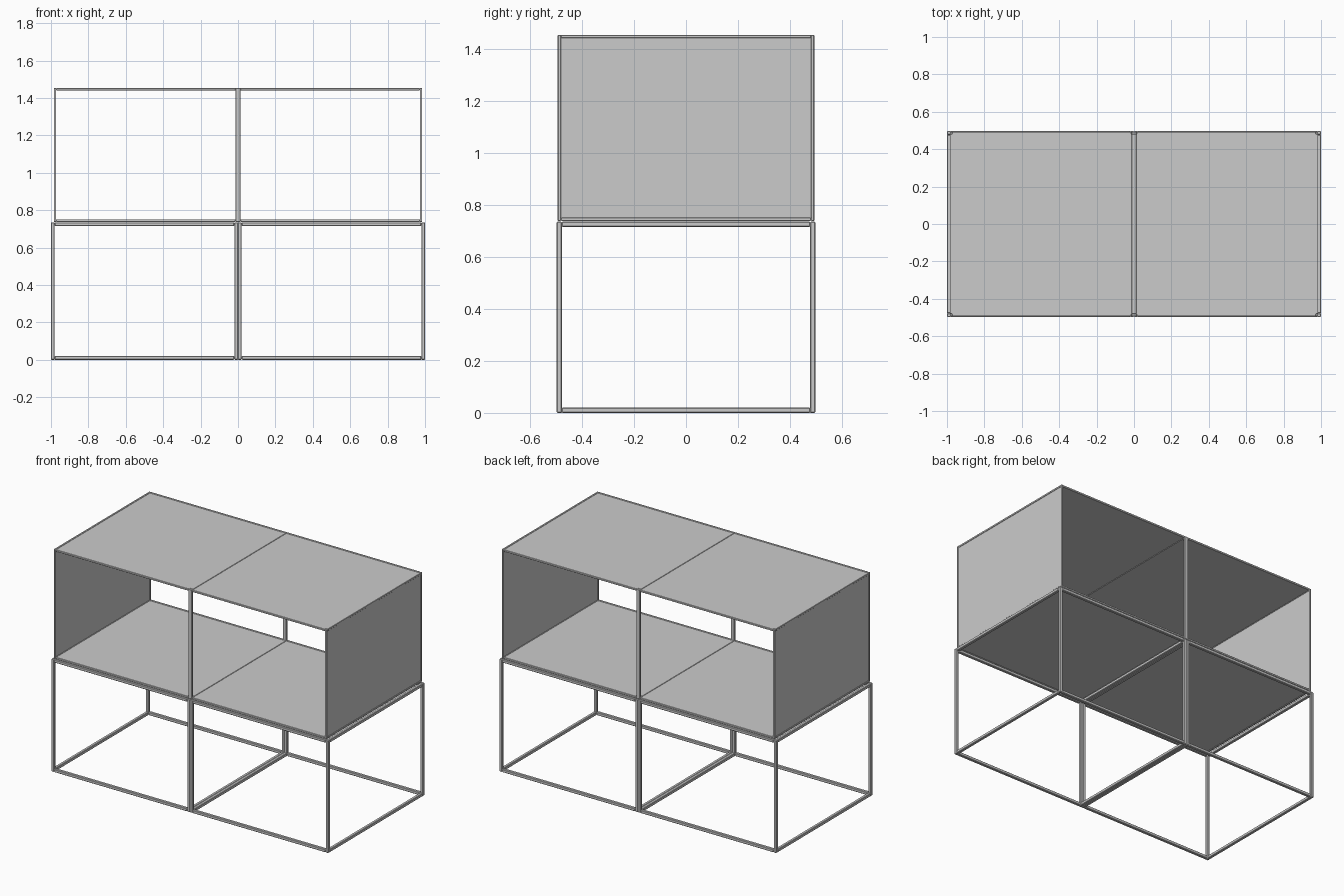
import bpy

cube = bpy.data.objects.get("Cube")
if cube:
    bpy.data.objects.remove(cube, do_unlink=True)

grey = bpy.data.materials.new("light_grey")
grey.use_nodes = True
grey.diffuse_color = (0.6, 0.6, 0.6, 1)
grey.node_tree.nodes["Principled BSDF"].inputs["Base Color"].default_value = grey.diffuse_color


def box(name, lo, hi, bevel=0):
    """Box between two corners, with optional chamfered edges."""
    bpy.ops.mesh.primitive_cube_add(size=1, location=[(a + b) / 2 for a, b in zip(lo, hi)])
    ob = bpy.context.object
    ob.name = name
    ob.scale = [b - a for a, b in zip(lo, hi)]
    bpy.ops.object.transform_apply(location=False, rotation=False, scale=True)
    ob.data.materials.append(grey)
    if bevel:
        mod = ob.modifiers.new("chamfer", 'BEVEL')
        mod.width = bevel
        mod.segments = 1
    return ob


def frame(name, lo, hi, t, bevel):
    """Twelve bars along the edges of a box: four along each axis."""
    for axis, part in enumerate(("long_rail", "depth_rail", "post")):
        u, v = [a for a in range(3) if a != axis]
        for i in (0, 1):
            for j in (0, 1):
                a, b = list(lo), list(hi)
                for k, side in ((u, i), (v, j)):
                    if side:
                        a[k] = hi[k] - t
                    else:
                        b[k] = lo[k] + t
                # rails butt against the posts
                if axis < 2:
                    a[axis] += t
                    b[axis] -= t
                box(f"{name}_{part}", a, b, bevel)


# Open lower frames, one per bay
T = 0.02
for side, x in (("right", -1), ("left", 0)):
    frame(f"{side}_base", (x, -0.497, 0), (x + 1, 0.497, 0.735), T, 0.003)

# Upper shelf: slim rails and posts, shared at the middle
W, D, Z0, Z1, S = 0.985, 0.493, 0.738, 1.453, 0.013
for y in (-D, D - S):
    for name, x, w in (("right_post", -W, S), ("middle_post", -S, 2 * S), ("left_post", W - S, S)):
        box(f"shelf_{name}", (x, y, Z0), (x + w, y + S, Z1), 0.002)
for z in (Z0, Z1 - S):
    for side, x0, x1 in (("right", -W + S, -S), ("left", S, W - S)):
        for y in (-D, D - S):
            box(f"shelf_{side}_rail", (x0, y, z), (x1, y + S, z + S), 0.002)
        # Top and bottom panels
        box(f"shelf_{side}_panel", (x0, -D + S, z + 0.003), (x1, D - S, z + 0.010))
    for name, x, w in (("right", -W, S), ("middle", -S, 2 * S), ("left", W - S, S)):
        box(f"shelf_{name}_depth_rail", (x, -D + S, z), (x + w, D - S, z + S), 0.002)

# Side panels
for side, x in (("right", -W + 0.003), ("left", W - 0.010)):
    box(f"{side}_side_panel", (x, -D + S, Z0 + S), (x + 0.007, D - S, Z1 - S))
